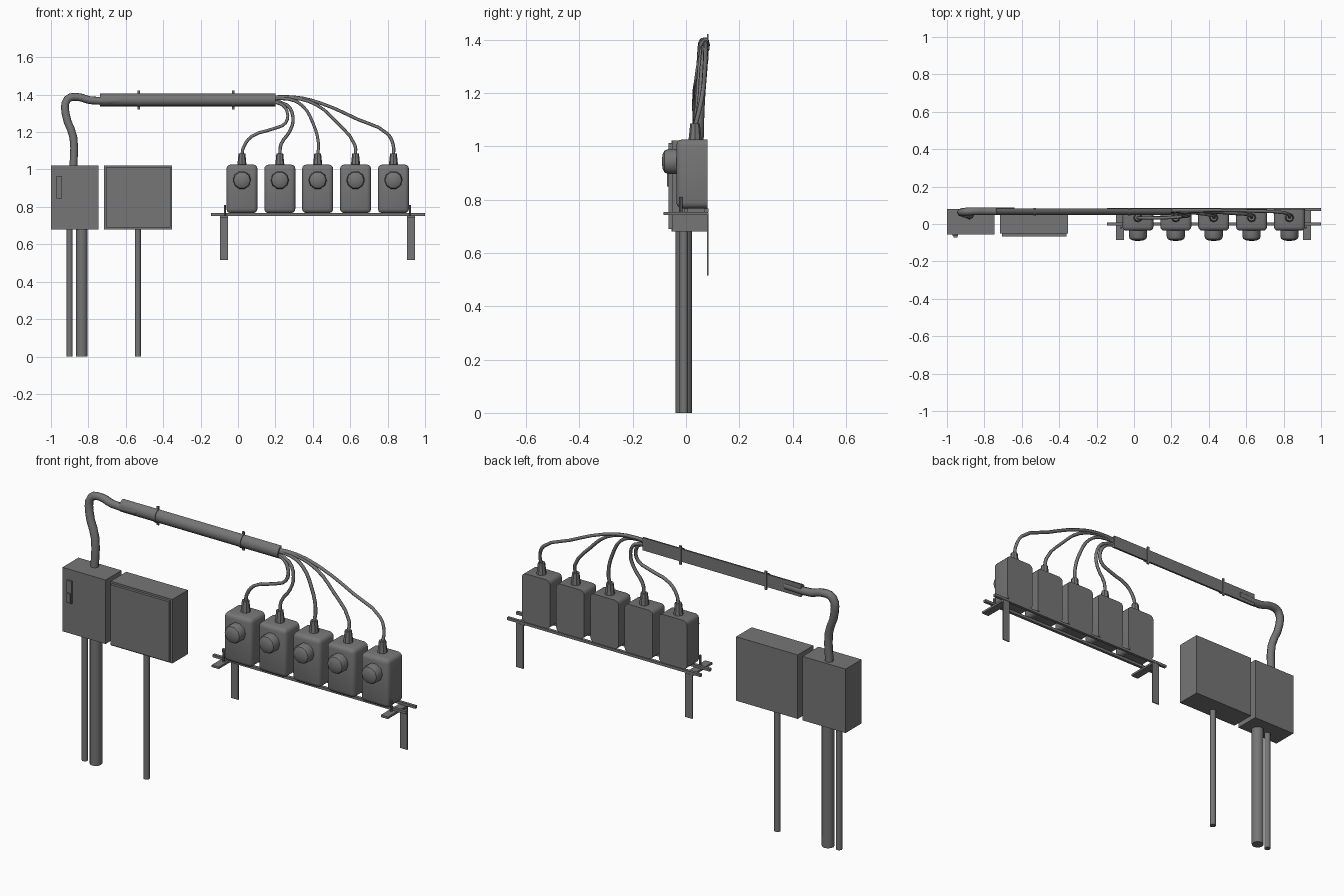
import bpy, bmesh, math
from mathutils import Vector, Matrix

cube = bpy.data.objects.get("Cube")
if cube:
    bpy.data.objects.remove(cube, do_unlink=True)

grey = bpy.data.materials.new("dull_grey")
grey.use_nodes = True
COLOUR = (0.18, 0.18, 0.18, 1)
grey.diffuse_color = COLOUR
grey.node_tree.nodes["Principled BSDF"].inputs["Base Color"].default_value = COLOUR


def finish(name, bm, smooth=True):
    bmesh.ops.recalc_face_normals(bm, faces=bm.faces)
    mesh = bpy.data.meshes.new(name)
    bm.to_mesh(mesh)
    bm.free()
    obj = bpy.data.objects.new(name, mesh)
    bpy.context.collection.objects.link(obj)
    mesh.materials.append(grey)
    if smooth:
        bpy.ops.object.select_all(action='DESELECT')
        obj.select_set(True)
        bpy.context.view_layer.objects.active = obj
        bpy.ops.object.shade_smooth_by_angle(angle=math.radians(40))
    return obj


def box(name, x, y, z, bevel=0.0):
    """Box from (min, max) pairs; a bevel rounds everything except the back."""
    bm = bmesh.new()
    bmesh.ops.create_cube(bm, size=1)
    for v in bm.verts:
        v.co = [lo if c < 0 else hi for c, (lo, hi) in zip(v.co, (x, y, z))]
    if bevel:
        edges = [e for e in bm.edges if any(v.co.y < y[1] - 0.001 for v in e.verts)]
        bmesh.ops.bevel(bm, geom=edges, offset=bevel, segments=3,
                        profile=0.5, affect='EDGES')
    return finish(name, bm, bevel > 0)


def cone(name, bottom, height, r1, r2, sides=12):
    bm = bmesh.new()
    place = Matrix.Translation(Vector(bottom) + Vector((0, 0, height / 2)))
    bmesh.ops.create_cone(bm, cap_ends=True, segments=sides, radius1=r1,
                          radius2=r2, depth=height, matrix=place)
    return finish(name, bm)


def lathe_y(name, centre, profile, sides=10):
    """Turn (radius, y) points around an axis running front to back."""
    bm = bmesh.new()
    rings = []
    for r, y in profile:
        rings.append([bm.verts.new((centre[0] + r * math.cos(a), y,
                                    centre[1] + r * math.sin(a)))
                      for a in (math.tau * i / sides for i in range(sides))])
    for a, b in zip(rings, rings[1:]):
        for i in range(sides):
            j = (i + 1) % sides
            bm.faces.new((a[i], a[j], b[j], b[i]))
    bm.faces.new(rings[0])
    bm.faces.new(rings[-1])
    return finish(name, bm)


def half_tube(name, x, back, z, radius, sides=8):
    """Half-round cover, flat against the wall side."""
    bm = bmesh.new()
    arc = [math.pi * i / sides for i in range(sides + 1)]
    ends = [[bm.verts.new((px, back - radius * math.sin(a), z + radius * math.cos(a)))
             for a in arc] for px in x]
    n = len(arc)
    for i in range(n):
        j = (i + 1) % n
        bm.faces.new((ends[0][i], ends[0][j], ends[1][j], ends[1][i]))
    for end in ends:
        bm.faces.new(end)
    return finish(name, bm)


def cable(name, points, radius, resolution=1):
    curve = bpy.data.curves.new(name, 'CURVE')
    curve.dimensions = '3D'
    curve.bevel_depth = radius
    curve.bevel_resolution = resolution
    curve.resolution_u = 3
    curve.use_fill_caps = True
    spline = curve.splines.new('BEZIER')
    spline.bezier_points.add(len(points) - 1)
    for p, co in zip(spline.bezier_points, points):
        p.co = co
        p.handle_left_type = p.handle_right_type = 'AUTO'
    obj = bpy.data.objects.new(name, curve)
    bpy.context.collection.objects.link(obj)
    curve.materials.append(grey)
    return obj


BACK = 0.083

# Switch cabinet with handle
box("switch_cabinet", (-1, -0.745), (-0.055, 0.08), (0.68, 1.022))
box("switch_handle_base", (-0.97, -0.94), (-0.064, -0.054), (0.845, 0.965))
box("switch_handle", (-0.965, -0.943), (-0.072, -0.062), (0.85, 0.9))

# Wide cabinet with raised door
box("wide_cabinet", (-0.717, -0.352), (-0.052, 0.08), (0.68, 1.022))
box("wide_cabinet_door", (-0.707, -0.362), (-0.066, -0.05), (0.69, 1.012))

# Pipes to the ground
for name, x, r in (("thin_pipe", -0.9, 0.016), ("thick_pipe", -0.835, 0.031),
                   ("middle_pipe", -0.535, 0.016)):
    cone(name, (x, -0.008, 0), 0.69, r, r)

# Bent conduit and half-round trunking
cable("bent_conduit", [(-0.88, 0.045, 1.01), (-0.88, 0.05, 1.17), (-0.922, 0.06, 1.3),
                       (-0.912, 0.065, 1.375), (-0.86, 0.068, 1.388),
                       (-0.79, 0.068, 1.37), (-0.64, 0.068, 1.37)], 0.021, 2)
half_tube("trunking", (-0.738, 0.2), BACK, 1.372, 0.034)
for i, x in enumerate((-0.53, -0.025)):
    half_tube(f"clip_strap_{i}", (x - 0.006, x + 0.006), BACK, 1.372, 0.038)
    box(f"clip_plate_{i}", (x - 0.006, x + 0.006), (0.078, BACK + 0.002), (1.322, 1.422))

# Cable runs as (x, z), from each meter up to the trunking
runs = [
    [(0.03, 1.12), (0.075, 1.178), (0.19, 1.218), (0.255, 1.25), (0.262, 1.31), (0.225, 1.352)],
    [(0.23, 1.135), (0.28, 1.21), (0.294, 1.28), (0.26, 1.345)],
    [(0.43, 1.14), (0.4, 1.25), (0.345, 1.34), (0.27, 1.376)],
    [(0.625, 1.13), (0.525, 1.255), (0.42, 1.345), (0.29, 1.383)],
    [(0.83, 1.13), (0.8, 1.19), (0.64, 1.268), (0.44, 1.355), (0.3, 1.387)],
]

# Row of meters with dial, gland and cable
for i, run in enumerate(runs):
    x = 0.021 + 0.2025 * i
    box(f"meter_body_{i}", (x - 0.083, x + 0.083), (-0.036, 0.081), (0.767, 1.026), 0.022)
    lathe_y(f"meter_dial_{i}", (x, 0.943),
            [(0.049, -0.03), (0.049, -0.066), (0.044, -0.08), (0.03, -0.087), (0.012, -0.09)])
    cone(f"cable_gland_{i}", (x, 0.034, 1.02), 0.066, 0.025, 0.018, 8)
    end_z = 1.36 + 0.006 * i
    path = [(x, 1.075)] + run + [(0.13, end_z)]
    top = len(path) - 1
    sway = 0.008 * (i - 2)
    cable(f"meter_cable_{i}",
          [(px, 0.034 + 0.038 * k / top + sway * math.sin(math.pi * k / top), pz)
           for k, (px, pz) in enumerate(path)], 0.009)

# Rack: long rails, cross bars, legs and bolts
box("front_rail", (-0.145, 1.0), (-0.008, 0.008), (0.752, 0.766))
box("rear_rail", (-0.145, 1.0), (0.07, 0.085), (0.752, 0.766))
for side, x in (("right", -0.075), ("left", 0.925)):
    box(f"{side}_cross_bar", (x - 0.021, x + 0.021), (-0.085, 0.083), (0.742, 0.753))
    box(f"{side}_rack_leg", (x - 0.021, x + 0.021), (0.078, 0.084), (0.515, 0.75))
    cone(f"{side}_bolt", (x + (0.005 if x < 0 else -0.005), -0.02, 0.745), 0.065, 0.006, 0.006, 8)
